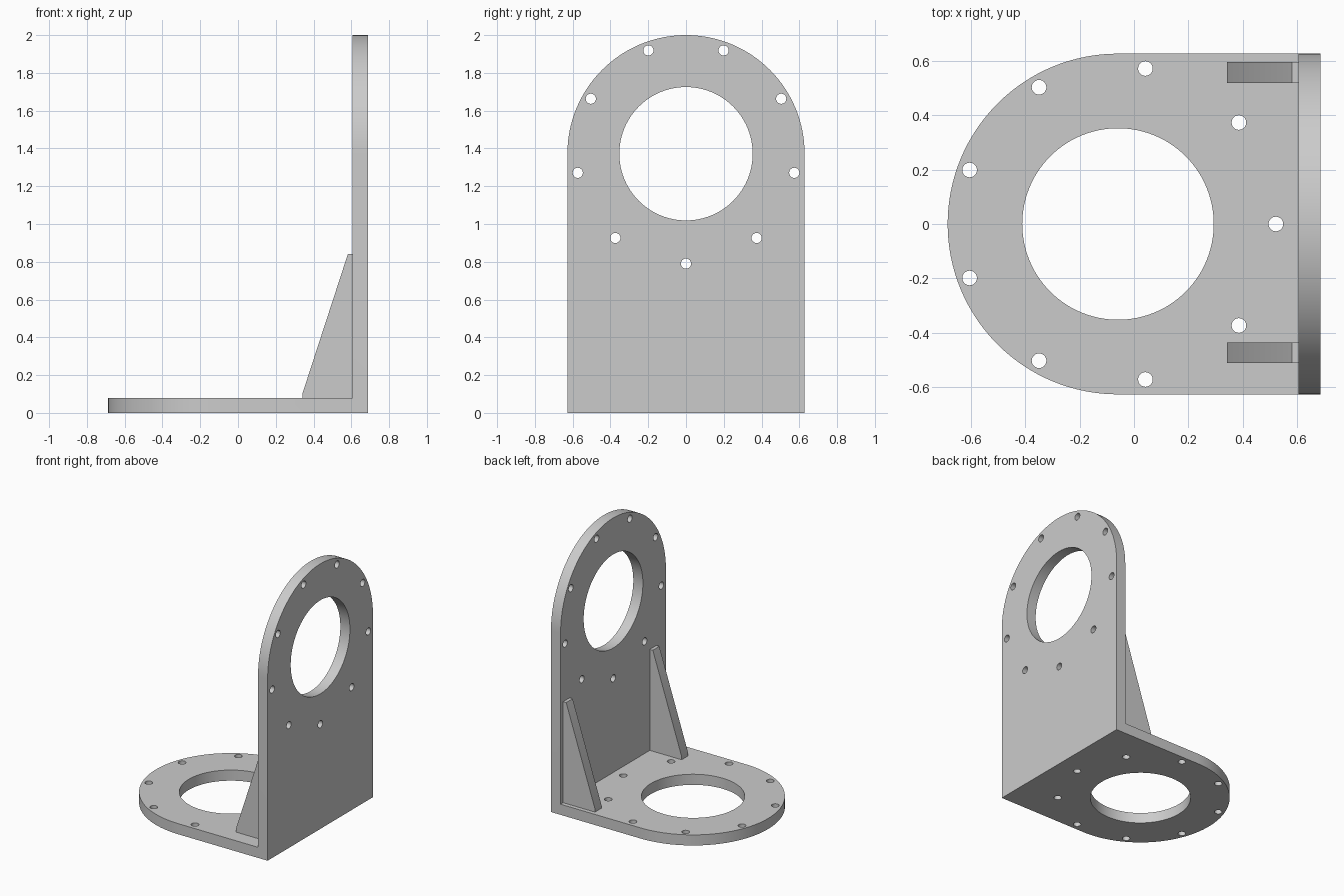
import bpy, bmesh
from math import pi, sin, cos, radians
from mathutils import Matrix, Vector

cube = bpy.data.objects.get("Cube")
if cube:
    bpy.data.objects.remove(cube, do_unlink=True)

GREY = (0.6, 0.6, 0.6, 1)
metal = bpy.data.materials.new("plain grey metal")
metal.use_nodes = True
metal.diffuse_color = GREY
metal.node_tree.nodes["Principled BSDF"].inputs["Base Color"].default_value = GREY

THICK = 0.08        # plate thickness
HALF = 0.628        # half width and end radius
EDGE = 0.687        # outer face of the corner
REACH = 0.582       # bolt circle radius


def arc(radius, start, end, steps, cx=0, cy=0):
    return [(cx + radius * cos(start + (end - start) * i / steps),
             cy + radius * sin(start + (end - start) * i / steps))
            for i in range(steps + 1)]


def solid(name, loops, depth, matrix):
    """Extrude filled outlines (first is the rim, others are holes) from 0 to depth."""
    curve = bpy.data.curves.new(name, 'CURVE')
    curve.dimensions = '2D'
    curve.fill_mode = 'BOTH'
    curve.extrude = depth / 2
    for loop in loops:
        spline = curve.splines.new('POLY')
        spline.points.add(len(loop) - 1)
        for point, (x, y) in zip(spline.points, loop):
            point.co = (x, y, 0, 1)
        spline.use_cyclic_u = True
    temp = bpy.data.objects.new(name + " outline", curve)
    bpy.context.collection.objects.link(temp)
    graph = bpy.context.evaluated_depsgraph_get()
    mesh = bpy.data.meshes.new_from_object(temp.evaluated_get(graph))
    bpy.data.objects.remove(temp, do_unlink=True)
    bm = bmesh.new()
    bm.from_mesh(mesh)
    bmesh.ops.remove_doubles(bm, verts=bm.verts, dist=0.0001)
    bmesh.ops.transform(bm, verts=bm.verts,
                        matrix=matrix @ Matrix.Translation((0, 0, depth / 2)))
    bmesh.ops.recalc_face_normals(bm, faces=bm.faces)
    bm.to_mesh(mesh)
    bm.free()
    mesh.materials.clear()
    mesh.materials.append(metal)
    obj = bpy.data.objects.new(name, mesh)
    bpy.context.collection.objects.link(obj)
    return obj


def flange(name, length, matrix):
    """Round-ended plate with a large bore and nine bolt holes, first towards the corner."""
    centre = length - HALF
    rim = [(-HALF, 0), (HALF, 0)] + arc(HALF, 0, pi, 64, 0, centre)
    loops = [rim, arc(0.353, 0, 2 * pi, 96, 0, centre)[:-1]]
    for i in range(9):
        a = radians(40 * i - 90)
        loops.append(arc(0.027, 0, 2 * pi, 24, REACH * cos(a),
                         centre + REACH * sin(a))[:-1])
    return solid(name, loops, THICK, matrix)


def axes(u, v, w, origin):
    m = Matrix((u, v, w)).transposed().to_4x4()
    m.translation = Vector(origin)
    return m


# Two round-ended plates meeting at the corner
bracket = flange("bracket", 2.0, axes((0, 1, 0), (0, 0, 1), (1, 0, 0), (EDGE - THICK, 0, 0)))
base = flange("base_plate", 2 * EDGE, axes((0, 1, 0), (-1, 0, 0), (0, 0, 1), (EDGE, 0, 0)))

# Merge the plates into one angle bracket
union = bracket.modifiers.new("merge base", 'BOOLEAN')
union.operation = 'UNION'
union.solver = 'EXACT'
union.object = base
graph = bpy.context.evaluated_depsgraph_get()
merged = bpy.data.meshes.new_from_object(bracket.evaluated_get(graph))
bracket.modifiers.clear()
bracket.data = merged
bpy.data.objects.remove(base, do_unlink=True)
bm = bmesh.new()
bm.from_mesh(merged)
bmesh.ops.dissolve_limit(bm, angle_limit=radians(0.5), verts=bm.verts, edges=bm.edges)
bm.to_mesh(merged)
bm.free()

# Sloping stiffening ribs in the corner
inner = EDGE - THICK
profile = [(0.342, THICK), (inner, THICK), (inner, 0.842), (0.582, 0.842), (0.342, 0.105)]
parts = [bracket]
for name, back in (("left_rib", 0.597), ("right_rib", -0.436)):
    parts.append(solid(name, [profile], 0.077,
                       axes((1, 0, 0), (0, 0, 1), (0, -1, 0), (0, back, 0))))

# Smooth the round walls, keep the plate edges crisp
bpy.ops.object.select_all(action='DESELECT')
for part in parts:
    part.select_set(True)
bpy.context.view_layer.objects.active = bracket
bpy.ops.object.shade_smooth_by_angle(angle=radians(30))
